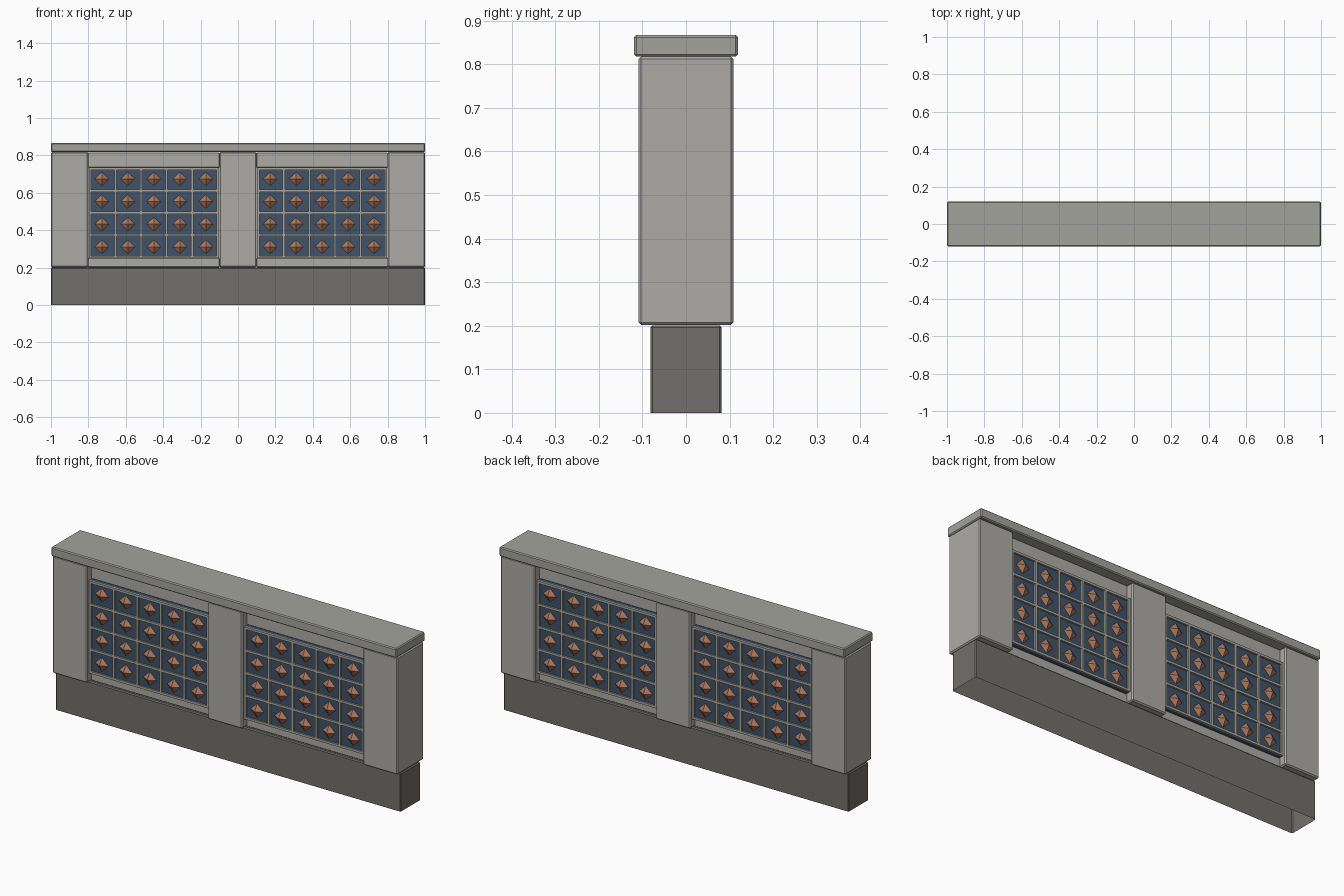
import bpy, bmesh
from mathutils import Matrix, Vector

if "Cube" in bpy.data.objects:
    bpy.data.objects.remove(bpy.data.objects["Cube"])


def material(name, rgb):
    m = bpy.data.materials.new(name)
    m.diffuse_color = (*rgb, 1)
    m.use_nodes = True
    m.node_tree.nodes["Principled BSDF"].inputs["Base Color"].default_value = m.diffuse_color
    return m


STONE = material("stone", (0.42, 0.41, 0.39))
CAP = material("cap_stone", (0.37, 0.37, 0.34))
DARK = material("dark_stone", (0.17, 0.16, 0.145))
BLUE = material("blue_tile", (0.05, 0.085, 0.14))
TRIM = material("trim", (0.40, 0.38, 0.32))
COPPER = material("copper", (0.42, 0.19, 0.11))


def finish(name, bm, mat):
    me = bpy.data.meshes.new(name)
    bm.to_mesh(me)
    bm.free()
    me.materials.append(mat)
    ob = bpy.data.objects.new(name, me)
    bpy.context.collection.objects.link(ob)
    return ob


def add_box(bm, x, y, z):
    size = (x[1] - x[0], y[1] - y[0], z[1] - z[0])
    mid = Vector((sum(x) / 2, sum(y) / 2, sum(z) / 2))
    mat = Matrix.Translation(mid) @ Matrix.Diagonal((*size, 1))
    return bmesh.ops.create_cube(bm, size=1, matrix=mat)


def box(name, x, depth, z, mat, bevel=0.0, open_bottom=False):
    bm = bmesh.new()
    add_box(bm, x, (-depth, depth), z)
    if open_bottom:
        low = [f for f in bm.faces if f.normal.z < -0.9]
        bmesh.ops.delete(bm, geom=low, context='FACES_ONLY')
    if bevel:
        edges = [e for e in bm.edges if len(e.link_faces) == 2]
        bmesh.ops.bevel(bm, geom=edges, offset=bevel, segments=1, affect='EDGES')
    return finish(name, bm, mat)


# Plinth (hollow underneath), posts and coping
box("plinth", (-1, 1), 0.082, (0, 0.201), DARK, 0.005, True)
for name, x in (("left_post", -0.9), ("middle_post", 0), ("right_post", 0.9)):
    box(name, (x - 0.1, x + 0.1), 0.109, (0.202, 0.818), STONE, 0.006)
box("coping", (-1, 1), 0.119, (0.818, 0.867), CAP, 0.005)

COLS, ROWS, DX, DZ, ZC = 5, 4, 0.139, 0.121, 0.493
W, H = COLS * DX / 2, ROWS * DZ / 2
for side, cx in (("left", -0.45), ("right", 0.45)):
    # Rails above and below the tiled panel
    box(side + "_top_rail", (cx - 0.352, cx + 0.352), 0.07, (ZC + H, 0.816), STONE, 0.003)
    box(side + "_bottom_rail", (cx - 0.352, cx + 0.352), 0.07, (0.202, ZC - H), STONE, 0.003)
    box(side + "_tile_panel", (cx - W, cx + W), 0.087, (ZC - H, ZC + H), BLUE)

    lattice, studs = bmesh.new(), bmesh.new()
    for s in (-1, 1):
        y = sorted((s * 0.085, s * 0.096))
        # Lattice bars
        for i in range(COLS + 1):
            x = cx - W + 0.006 + i * (2 * W - 0.012) / COLS
            add_box(lattice, (x - 0.006, x + 0.006), y, (ZC - H, ZC + H))
        for j in range(ROWS + 1):
            z = ZC - H + 0.006 + j * (2 * H - 0.012) / ROWS
            add_box(lattice, (cx - W, cx + W), y, (z - 0.006, z + 0.006))
        # Diamond pyramid studs
        for i in range(COLS):
            for j in range(ROWS):
                c = Vector((cx + (i - (COLS - 1) / 2) * DX, s * 0.086,
                            ZC + (j - (ROWS - 1) / 2) * DZ))
                ring = [studs.verts.new(c + Vector(o)) for o in
                        ((-0.04, 0, 0), (0, 0, -0.039), (0.04, 0, 0), (0, 0, 0.039))]
                tip = studs.verts.new(c + Vector((0, s * 0.022, 0)))
                for k in range(4):
                    studs.faces.new((ring[k], ring[(k + 1) % 4], tip))
                studs.faces.new(ring[::-1])
    bmesh.ops.recalc_face_normals(studs, faces=studs.faces[:])
    finish(side + "_lattice", lattice, TRIM)
    finish(side + "_studs", studs, COPPER)
